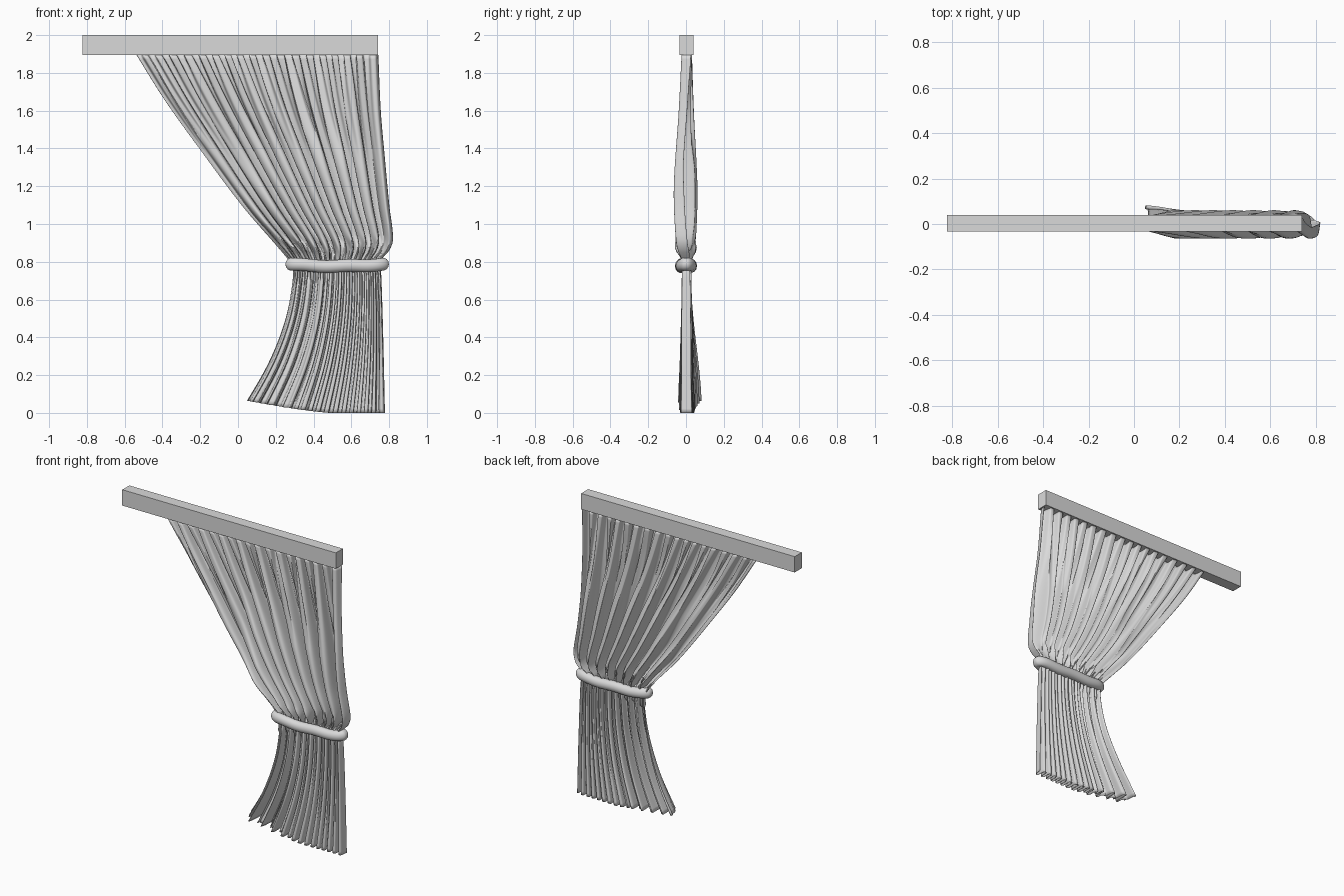
import bpy, bmesh, math
from math import sin, cos, tanh, tau

cube = bpy.data.objects.get("Cube")
if cube:
    bpy.data.objects.remove(cube, do_unlink=True)

grey = bpy.data.materials.new("light grey")
grey.use_nodes = True
colour = (0.7, 0.7, 0.7, 1)
grey.diffuse_color = colour
grey.node_tree.nodes["Principled BSDF"].inputs["Base Color"].default_value = colour


def add_object(name, bm, smooth=True):
    mesh = bpy.data.meshes.new(name)
    bm.to_mesh(mesh)
    bm.free()
    mesh.materials.append(grey)
    obj = bpy.data.objects.new(name, mesh)
    bpy.context.collection.objects.link(obj)
    if smooth:
        bpy.ops.object.select_all(action="DESELECT")
        obj.select_set(True)
        bpy.context.view_layer.objects.active = obj
        bpy.ops.object.shade_smooth_by_angle(angle=math.radians(50))
    return obj


def profile(points, z):
    """Smooth interpolation through (height, value) points, highest first."""
    n = len(points)
    z = max(min(z, points[0][0]), points[-1][0])
    i = next(k for k in range(n - 1) if z >= points[k + 1][0])

    def slope(k):
        a, b = points[max(k - 1, 0)], points[min(k + 1, n - 1)]
        return (b[1] - a[1]) / (b[0] - a[0])

    (z0, v0), (z1, v1) = points[i], points[i + 1]
    h = z1 - z0
    t = (z - z0) / h
    return (v0 * (1 + 2 * t) * (1 - t) ** 2 + slope(i) * h * t * (1 - t) ** 2
            + v1 * t * t * (3 - 2 * t) + slope(i + 1) * h * t * t * (t - 1))


def ramp(value, start, end):
    t = max(0, min(1, (value - start) / (end - start)))
    return t * t * (3 - 2 * t)


def grid_faces(bm, rows, closed=False):
    for a, b in zip(rows, rows[1:]):
        for j in range(len(a) if closed else len(a) - 1):
            k = (j + 1) % len(a)
            bm.faces.new((a[j], b[j], b[k], a[k]))


# Header rail
bm = bmesh.new()
bmesh.ops.create_cube(bm, size=1)
for v in bm.verts:
    v.co = (v.co.x * 1.565 - 0.042, v.co.y * 0.074 + 0.003, v.co.z * 0.105 + 1.9475)
add_object("header_rail", bm, smooth=False)

# Curtain outline and fold depth against height
LEFT = [(1.9, -0.54), (1.66, -0.39), (1.4, -0.205), (1.08, 0.035), (0.85, 0.235),
        (0.78, 0.285), (0.7, 0.29), (0.49, 0.25), (0.26, 0.16), (0.0, 0.01)]
RIGHT = [(1.9, 0.742), (1.6, 0.755), (1.4, 0.772), (1.1, 0.80), (0.92, 0.82),
         (0.86, 0.80), (0.8, 0.75), (0.74, 0.757), (0.4, 0.768), (0.0, 0.777)]
DEPTH = [(1.9, 0.027), (1.6, 0.042), (1.2, 0.068), (0.95, 0.06), (0.86, 0.045),
         (0.8, 0.024), (0.72, 0.026), (0.4, 0.028), (0.0, 0.03)]
# How far the small pleats gather into large soft folds
GATHER = [(1.9, 0.0), (1.7, 0.5), (1.3, 1.0), (0.9, 0.9), (0.8, 0.35), (0.7, 0.2), (0.0, 0.0)]
PLEATS = 18


def cloth_point(u, s):
    hem = 0.065 * max(0, 1 - u / 0.62) ** 1.2
    if s < 0.58:
        z = 1.895 - s / 0.58 * 1.105
    else:
        z = 0.79 - (s - 0.58) / 0.42 * (0.79 - hem)
    left, right = profile(LEFT, z), profile(RIGHT, z)
    width = right - left
    x = left + width * u
    gather = max(0, min(1, profile(GATHER, z)))
    depth = profile(DEPTH, z)
    # the folds stay shallow on the stretched side, and the hem flares there
    depth = min(depth, 0.032 + 0.04 * ramp(x, 0.02, 0.22))
    flare = (1 - u) ** 2 * ramp(z, 0.7, 0.0)
    depth += 0.045 * flare
    if z < 0.7:
        gather = max(gather, 0.6 * ramp(u, 0.6, 0.3))
    # uneven, flat-fronted pleats with steep sides
    a = tau * PLEATS * u + 0.9 * sin(tau * 2.3 * u + 0.6)
    big = a * 0.5 + 0.6 * sin(9 * u + 1.2 * z)
    small = tanh(2.2 * sin(a))
    large = tanh(1.5 * sin(big)) + 0.18 * sin(2 * big + 1)
    y = 0.004 + 0.014 * flare + depth * ((1 - gather) * small + 0.92 * gather * large)
    # crests widen so that their sides stand upright or tuck under
    edge = min(1, 8 * u, 8 * (1 - u))
    tuck = 0.005 * (1 - gather) * sin(2 * a) + gather * (0.011 * sin(2 * big) - 0.006 * cos(big))
    x -= edge * width * tuck
    # pinched creases just above the tie
    pinch = math.exp(-((z - 0.87) / 0.04) ** 2)
    y += pinch * edge * 0.014 * sin(a * 1.5 + 30 * z)
    return x, y, z


# Curtain cloth
bm = bmesh.new()
ROWS, COLS = 84, 432
rows = [[bm.verts.new(cloth_point(j / COLS, i / ROWS)) for j in range(COLS + 1)]
        for i in range(ROWS + 1)]
grid_faces(bm, rows)
curtain = add_object("curtain", bm)
cloth = curtain.modifiers.new("cloth thickness", "SOLIDIFY")
cloth.thickness = 0.002
cloth.offset = 0

# Tie band: rounded tube swept around a flattened loop
bm = bmesh.new()
rings = []
STEPS, SIDES, TUBE = 96, 14, 0.031
for i in range(STEPS):
    t = tau * i / STEPS
    c, s = cos(t), sin(t)
    px = 0.525 + 0.243 * math.copysign(abs(c) ** 0.7, c)
    py = 0.027 * math.copysign(abs(s) ** 0.5, s)
    pz = 0.782 + 0.005 * sin(9 * px) + 0.003 * sin(26 * px + s)
    # outward direction stays flat along the sides, rounds the ends
    nx, ny = c * abs(c) ** 4, s
    n = math.hypot(nx, ny)
    ring = []
    for j in range(SIDES):
        q = tau * j / SIDES
        out = TUBE * cos(q)
        ring.append(bm.verts.new((px + out * nx / n, py + out * ny / n,
                                  pz + 1.1 * TUBE * sin(q))))
    rings.append(ring)
grid_faces(bm, rings + rings[:1], closed=True)
bmesh.ops.recalc_face_normals(bm, faces=bm.faces)
add_object("tie_band", bm)
